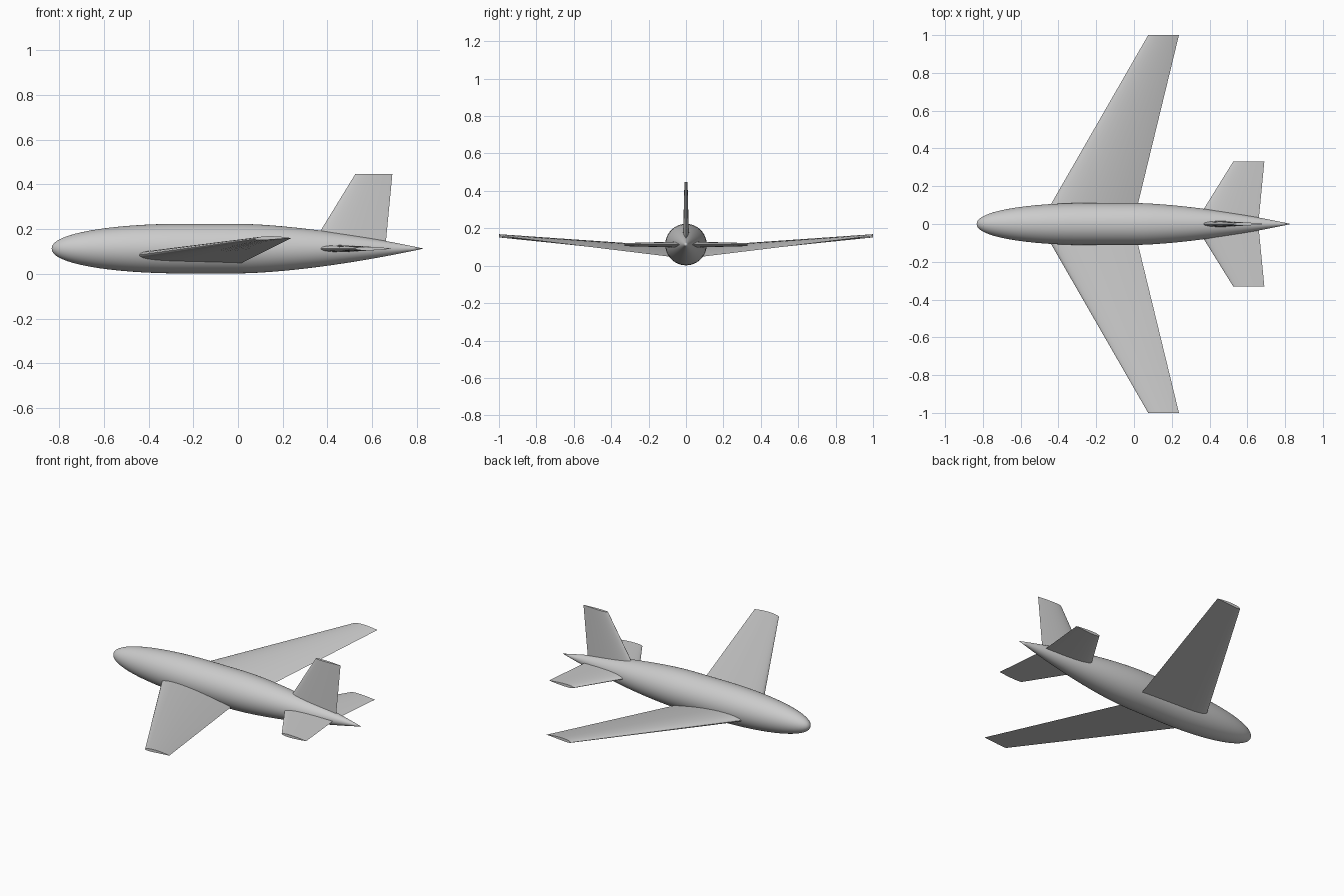
import bpy, bmesh, math
from mathutils import Vector

AXIS_Z = 0.113   # height of the fuselage centre line

cube = bpy.data.objects.get("Cube")
if cube:
    bpy.data.objects.remove(cube, do_unlink=True)

grey = bpy.data.materials.new("light grey")
grey.use_nodes = True
colour = (0.6, 0.6, 0.6, 1)
grey.diffuse_color = colour
grey.node_tree.nodes["Principled BSDF"].inputs["Base Color"].default_value = colour


def finish(name, bm, angle):
    """Turn a bmesh into a smooth shaded object that keeps its sharp edges."""
    bmesh.ops.recalc_face_normals(bm, faces=bm.faces)
    mesh = bpy.data.meshes.new(name)
    bm.to_mesh(mesh)
    bm.free()
    mesh.materials.append(grey)
    obj = bpy.data.objects.new(name, mesh)
    bpy.context.collection.objects.link(obj)
    bpy.ops.object.select_all(action='DESELECT')
    obj.select_set(True)
    bpy.context.view_layer.objects.active = obj
    bpy.ops.object.shade_smooth_by_angle(angle=math.radians(angle))
    return obj


def bridge(bm, a, b):
    n = len(a)
    for i in range(n):
        j = (i + 1) % n
        bm.faces.new((a[i], a[j], b[j], b[i]))


def body(name, profile, sides=48):
    """Lathe (x, radius) points around the fuselage centre line."""
    bm = bmesh.new()
    rings = []
    for x, r in profile[1:-1]:
        turns = [math.tau * i / sides for i in range(sides)]
        rings.append([bm.verts.new((x, r * math.cos(t), AXIS_Z + r * math.sin(t)))
                      for t in turns])
    for a, b in zip(rings, rings[1:]):
        bridge(bm, a, b)
    for (x, _), ring in ((profile[0], rings[0]), (profile[-1], rings[-1])):
        tip = bm.verts.new((x, 0, AXIS_Z))
        for i in range(sides):
            bm.faces.new((ring[i], ring[(i + 1) % sides], tip))
    return finish(name, bm, 40)


def airfoil(lead, trail, up, thickness, camber, steps=16):
    """Closed airfoil loop between a leading and a trailing point."""
    lead, trail, up = Vector(lead), Vector(trail), Vector(up)
    chord = (trail - lead).length
    ts = [(1 - math.cos(math.pi * i / steps)) / 2 for i in range(steps + 1)]

    def point(t, side):
        half = 5 * thickness * (0.2969 * math.sqrt(t) - 0.126 * t - 0.3516 * t**2
                                + 0.2843 * t**3 - 0.1036 * t**4)
        bend = camber * 4 * t * (1 - t)
        return lead.lerp(trail, t) + up * chord * (bend + side * half)

    return [point(t, 1) for t in ts] + [point(t, -1) for t in ts[-2:0:-1]]


def surface(name, root, tip, up, thickness, camber=0.0):
    """Loft a flying surface from a root chord to a tip chord."""
    bm = bmesh.new()
    loops = [[bm.verts.new(p) for p in airfoil(*ends, up, thickness, camber)]
             for ends in (root, tip)]
    bridge(bm, *loops)
    for loop in loops:
        bm.faces.new(loop)
    return finish(name, bm, 35)


# Fuselage: rounded nose, full middle and long tail cone
NOSE, SHOULDER, WAIST, TAIL, RADIUS = -0.833, -0.25, 0.0, 0.83, 0.111
profile = []
for i in range(17):
    a = math.pi / 2 * i / 16
    profile.append((SHOULDER - (SHOULDER - NOSE) * math.cos(a),
                    RADIUS * math.sin(a) ** 0.92))
for i in range(17):
    t = i / 16
    profile.append((WAIST + (TAIL - WAIST) * t, RADIUS * (1 - t ** 1.6)))
body("fuselage", profile)

# Mirrored wings and tailplanes
for side, label in ((1, "right"), (-1, "left")):
    # the nose points to -x, so each label follows the side of the y axis
    surface("wing_" + label,
            ((-0.50, 0, 0.077), (-0.005, 0, 0.038)),
            ((0.075, side, 0.156), (0.238, side, 0.160)),
            (0, 0, 1), 0.10, 0.02)
    surface("tailplane_" + label,
            ((0.32, 0, AXIS_Z), (0.658, 0, AXIS_Z)),
            ((0.525, side * 0.33, AXIS_Z), (0.69, side * 0.33, AXIS_Z)),
            (0, 0, 1), 0.10)

# Upright fin
surface("tail_fin",
        ((0.32, 0, AXIS_Z), (0.658, 0, AXIS_Z)),
        ((0.525, 0, 0.447), (0.69, 0, 0.447)),
        (0, 1, 0), 0.10)
